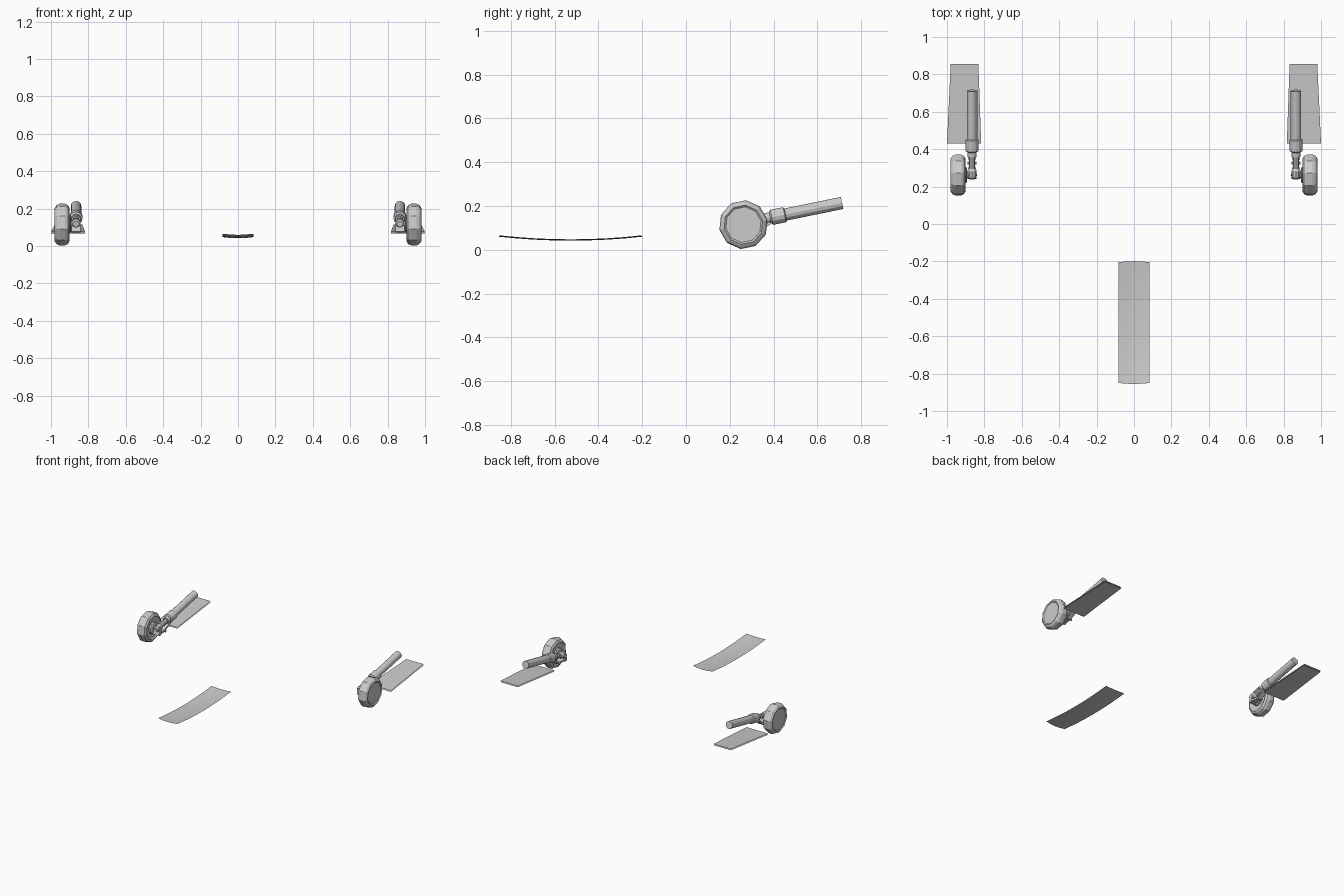
import bpy, bmesh, math
from mathutils import Vector

if "Cube" in bpy.data.objects:
    bpy.data.objects.remove(bpy.data.objects["Cube"])


def make(name, verts, faces, mirror=True):
    me = bpy.data.meshes.new(name)
    me.from_pydata([tuple(v) for v in verts], [], faces)
    ob = bpy.data.objects.new(name, me)
    bpy.context.collection.objects.link(ob)
    if mirror:
        ob.modifiers.new("Mirror", 'MIRROR').use_mirror_merge = False
    return ob


def lathe(name, origin, axis, profile, n=10, start=0.0):
    """Capped solid of revolution; profile = (distance along axis, radius)."""
    o, a = Vector(origin), Vector(axis).normalized()
    u = Vector((0, 0, 1))
    u = (u - a * u.dot(a)).normalized()
    w = a.cross(u)
    verts, faces = [], []
    for t, r in profile:
        for i in range(n):
            g = start + math.tau * i / n
            verts.append(o + a * t + (u * math.cos(g) + w * math.sin(g)) * r)
    for k in range(len(profile) - 1):
        for i in range(n):
            j = (i + 1) % n
            faces.append((k*n + i, k*n + j, (k+1)*n + j, (k+1)*n + i))
    faces.append(tuple(reversed(range(n))))
    faces.append(tuple((len(profile) - 1) * n + i for i in range(n)))
    return make(name, verts, faces)


def bar(name, p, q, wide, thick):
    """Flat bar between two points, tapering in width along x."""
    p, q = Vector(p), Vector(q)
    side = (q - p).normalized().cross(Vector((1, 0, 0))) * thick / 2
    verts = []
    for c, w in ((p, wide[0]), (q, wide[1])):
        for sx, sn in ((-1, -1), (1, -1), (1, 1), (-1, 1)):
            verts.append(c + Vector((sx * w / 2, 0, 0)) + side * sn)
    faces = [(0, 1, 2, 3), (7, 6, 5, 4)]
    faces += [((i + 1) % 4, i, i + 4, (i + 1) % 4 + 4) for i in range(4)]
    ob = make(name, verts, faces)
    bm = bmesh.new()
    bm.from_mesh(ob.data)
    bmesh.ops.recalc_face_normals(bm, faces=bm.faces)
    bm.to_mesh(ob.data)
    bm.free()


# Nose gear door: thin sheet bowed along its length and slightly across
nx, ny = 4, 8
verts, faces = [], []
for j in range(ny + 1):
    t = 2 * j / ny - 1
    for i in range(nx + 1):
        s = 2 * i / nx - 1
        z = 0.042 + 0.018 * t * t + 0.006 * s * s
        verts.append((0.083 * s, -0.527 + t * (0.328 - 0.005 * s * s), z))
for j in range(ny):
    for i in range(nx):
        a = j * (nx + 1) + i
        faces.append((a, a + 1, a + nx + 2, a + nx + 1))
door = make("nose_door", verts, faces, mirror=False)
for p in door.data.polygons:
    p.use_smooth = True

# Main gear doors: inner and outer flat skins
for name, dz in (("door_outer_skin", 0.0), ("door_inner_skin", 0.009)):
    verts = [(0.817, 0.43, 0.068 + dz), (1.0, 0.43, 0.068 + dz),
             (0.98, 0.855, 0.105 + dz), (0.832, 0.855, 0.105 + dz)]
    make(name, verts, [(0, 1, 2, 3) if dz else (3, 2, 1, 0)])

# Wheel: ten-sided tyre with recessed hub faces
lathe("wheel", (0.90, 0.262, 0.115), (1, 0, 0),
      [(0.010, 0.045), (0.006, 0.080), (0.0, 0.088), (0.010, 0.105),
       (0.026, 0.112), (0.054, 0.112), (0.070, 0.105), (0.080, 0.090),
       (0.074, 0.082)], 10, math.radians(-6))
lathe("wheel_hub", (0.892, 0.262, 0.115), (1, 0, 0),
      [(0.0, 0.036), (0.005, 0.045), (0.022, 0.045)], 10)
lathe("axle", (0.842, 0.262, 0.118), (1, 0, 0),
      [(0.0, 0.018), (0.06, 0.018)], 10)

# Strut, collars and piston along the tilted leg
leg = (0, 0.98, 0.2)
foot = (0.866, 0.262, 0.122)
lathe("strut", foot, leg, [(0.17, 0.028), (0.46, 0.028)], 12)
lathe("strut_collar", foot, leg,
      [(0.125, 0.026), (0.132, 0.035), (0.192, 0.035), (0.197, 0.028)], 12)
lathe("lower_collar", foot, leg, [(0.10, 0.025), (0.13, 0.025)], 12)
lathe("piston", foot, leg, [(0.0, 0.018), (0.12, 0.018)], 10)
lathe("axle_knuckle", foot, leg,
      [(-0.022, 0.016), (-0.012, 0.025), (0.025, 0.025), (0.035, 0.018)], 10)

# Torque links folded beneath the piston
bar("upper_torque_link", (0.866, 0.385, 0.125), (0.866, 0.325, 0.082), (0.05, 0.026), 0.014)
bar("lower_torque_link", (0.866, 0.327, 0.082), (0.866, 0.258, 0.088), (0.026, 0.056), 0.014)
bar("link_bracket", (0.866, 0.262, 0.118), (0.866, 0.252, 0.075), (0.05, 0.05), 0.022)
lathe("link_pin", (0.843, 0.326, 0.082), (1, 0, 0), [(0, 0.009), (0.046, 0.009)], 8)
